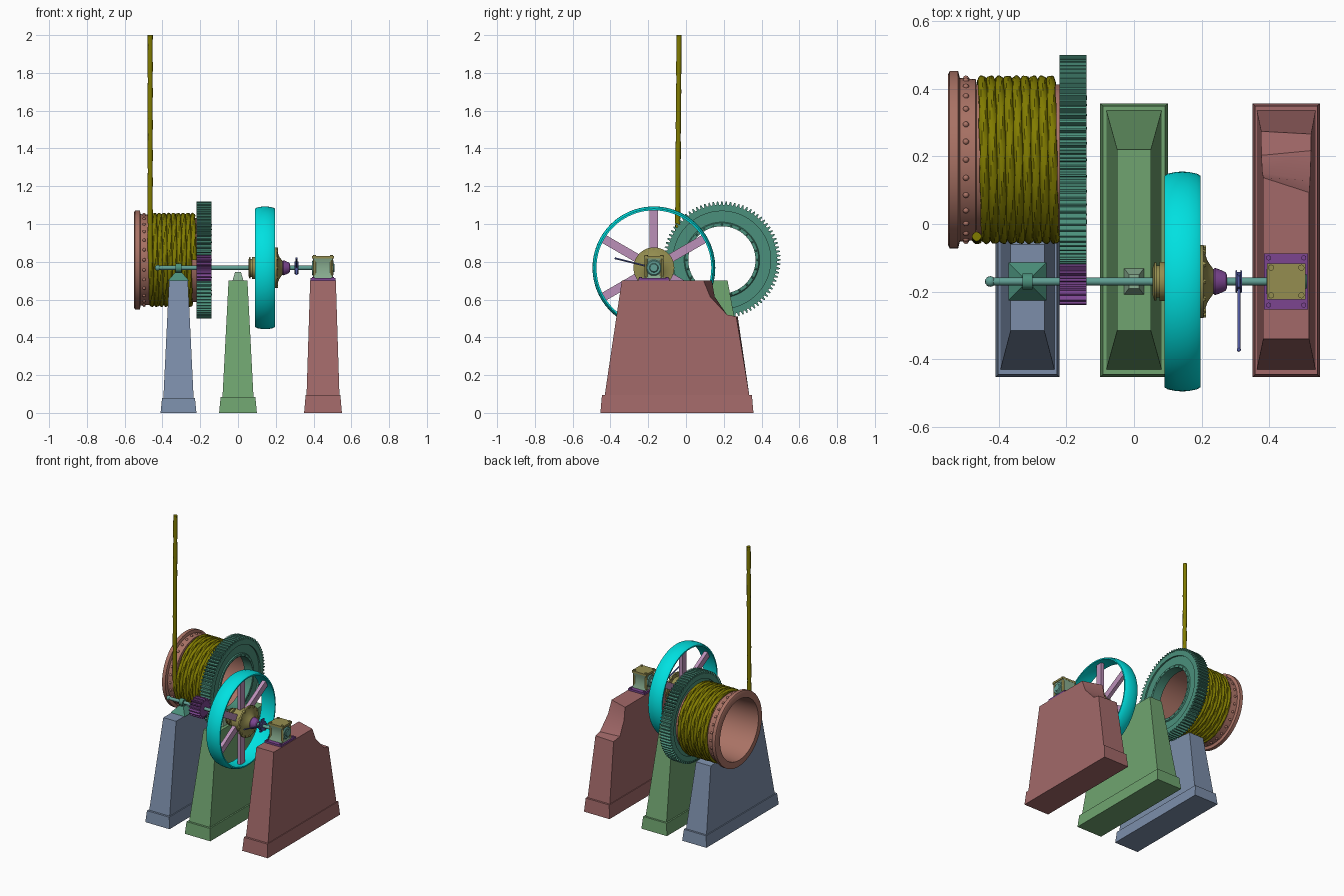
import bpy, bmesh, math
from math import pi, cos, sin
from mathutils import Matrix, Vector

if "Cube" in bpy.data.objects:
    bpy.data.objects.remove(bpy.data.objects["Cube"])

DRUM = (0.19, 0.81)      # y, z of drum axis
SHAFT = (-0.17, 0.768)   # y, z of drive shaft axis

def mat(name, c):
    m = bpy.data.materials.new(name)
    m.diffuse_color = (*c, 1)
    m.use_nodes = True
    m.node_tree.nodes["Principled BSDF"].inputs["Base Color"].default_value = m.diffuse_color
    return m

BLUE = mat("blue", (0.20, 0.27, 0.40))
GREEN = mat("green", (0.16, 0.37, 0.16))
RED = mat("red", (0.36, 0.14, 0.14))
PINK = mat("pink", (0.40, 0.17, 0.13))
TEAL = mat("teal", (0.07, 0.28, 0.20))
ROPE = mat("rope_olive", (0.22, 0.20, 0.0))
CYAN = mat("cyan", (0.0, 0.75, 0.75))
LILAC = mat("lilac", (0.50, 0.28, 0.48))
PURPLE = mat("purple", (0.20, 0.06, 0.28))
OLIVE = mat("olive", (0.30, 0.27, 0.08))
STEEL = mat("shaft_teal", (0.12, 0.35, 0.30))
MINT = mat("mint", (0.25, 0.42, 0.28))
NAVY = mat("navy", (0.08, 0.10, 0.35))

def finish(name, bm, m):
    bmesh.ops.remove_doubles(bm, verts=bm.verts, dist=1e-5)
    bmesh.ops.recalc_face_normals(bm, faces=bm.faces)
    me = bpy.data.meshes.new(name)
    bm.to_mesh(me)
    bm.free()
    me.materials.append(m)
    ob = bpy.data.objects.new(name, me)
    bpy.context.collection.objects.link(ob)
    return ob

def skin(bm, rings, closed=False):
    """Join rings of equal length with quads."""
    vs = [[bm.verts.new(p) for p in r] for r in rings]
    k = len(rings[0])
    for i in range(len(vs) if closed else len(vs) - 1):
        a, b = vs[i], vs[(i + 1) % len(vs)]
        for j in range(k):
            bm.faces.new((a[j], a[(j + 1) % k], b[(j + 1) % k], b[j]))
    return vs

def lathe(name, prof, c, m, n=64):
    """Revolve a closed (x, r) profile about an x-parallel axis."""
    bm = bmesh.new()
    skin(bm, [[(x, c[0] + r * cos(2 * pi * i / n), c[1] + r * sin(2 * pi * i / n))
               for x, r in prof] for i in range(n)], True)
    return finish(name, bm, m)

def gear(name, n, ro, rr, ri, x0, x1, c, m, phase=0):
    outer = []
    for i in range(n):
        for f, r in ((-.32, rr), (-.14, ro), (.14, ro), (.32, rr)):
            outer.append((2 * pi * (i + f) / n + phase, r))
    bm = bmesh.new()
    P = lambda x, a, r: (x, c[0] + r * cos(a), c[1] + r * sin(a))
    skin(bm, [[P(x0, a, ri), P(x0, a, r), P(x1, a, r), P(x1, a, ri)] for a, r in outer], True)
    return finish(name, bm, m)

def boxes(name, items, m):
    """items: (centre, size, top scale, rotation matrix or None)."""
    bm = bmesh.new()
    for c, s, t, rot in items:
        vs = bmesh.ops.create_cube(bm, size=1)['verts']
        for v in vs:
            k = t if v.co.z > 0 else 1
            p = Vector((v.co.x * s[0] * k, v.co.y * s[1] * k, v.co.z * s[2]))
            v.co = (rot @ p if rot else p) + Vector(c)
    return finish(name, bm, m)

def balls(name, pts, r, m):
    bm = bmesh.new()
    for p in pts:
        bmesh.ops.create_icosphere(bm, subdivisions=2, radius=r, matrix=Matrix.Translation(p))
    return finish(name, bm, m)

def ring_pts(x, r, n, c):
    return [(x, c[0] + r * cos(2 * pi * i / n), c[1] + r * sin(2 * pi * i / n)) for i in range(n)]

def rod(name, a, b, r, m, n=12):
    a, b = Vector(a), Vector(b)
    d = b - a
    bm = bmesh.new()
    bmesh.ops.create_cone(bm, cap_ends=True, segments=n, radius1=r, radius2=r, depth=d.length,
        matrix=Matrix.Translation((a + b) / 2) @ d.to_track_quat('Z', 'Y').to_matrix().to_4x4())
    return finish(name, bm, m)

# Tapered masonry piers with a plinth
def pier(name, cx, base, low, top, prof, plinth, m):
    bm = bmesh.new()
    half = lambda z: low + (top - low) * (z - plinth) / (0.7 - plinth)
    vs = skin(bm, [[(cx + s * half(z), y - s * k, z) for y, z, k in prof] for s in (-1, 1)])
    for r in vs:
        bm.faces.new(r)
    pl = [[(cx + sx * (base - d), -0.048 + sy * (0.405 - d), z)
           for sx, sy in ((-1, -1), (1, -1), (1, 1), (-1, 1))] for z, d in ((0, 0), (plinth, .008))]
    for r in skin(bm, pl):
        bm.faces.new(r)
    return finish(name, bm, m)

pier("middle_pier", 0, .1, .082, .05,
     [(-.43, .085, 0), (-.315, .7, 0), (.22, .7, 0), (.335, .085, 0)], .085, GREEN)
pier("drum_side_pier", -.315, .095, .08, .05,
     [(-.43, .08, 0), (-.315, .7, 0), (-.06, .7, 0), (0, .6, 0), (.08, .545, 0),
      (.255, .53, 0), (.335, .08, 0)], .08, BLUE)
pier("broken_pier", .45, .1, .087, .068,
     [(-.43, .095, 0), (-.34, .7, 0), (.115, .7, .022), (.14, .615, .012), (.21, .52, -.007),
      (.27, .51, .004), (.335, .095, 0)], .095, RED)

# Winding drum, open tube with flange and rivets
lathe("drum", [(-.55, .215), (-.55, .252), (-.545, .262), (-.52, .262), (-.515, .242), (-.468, .238),
               (-.465, .223), (-.18, .223), (-.18, .21), (-.46, .21)], DRUM, PINK, 96)
balls("drum_rivets", ring_pts(-.497, .24, 28, DRUM), .009, PINK)

# Rope: hanging length, then nine twisted coils
bm = bmesh.new()
rings, s, K, R = [], 0.0, 16, .2355
path = [((-.465, -.037 + (DRUM[0] - R + .037) * i / 20, 2 - (2 - DRUM[1]) * i / 20), pi) for i in range(20)]
for i in range(9 * 72 + 1):
    a = pi + 2 * pi * i / 72
    path.append(((-.462 + .228 * i / 648, DRUM[0] + R * cos(a), DRUM[1] + R * sin(a)), a))
prev = Vector(path[0][0])
for p, a in path:
    p = Vector(p)
    s += (p - prev).length
    prev = p
    ring = []
    for j in range(K):
        t = 2 * pi * j / K
        r = .0145 * (.92 + .08 * cos(4 * t + s * 40))
        ring.append(p + Vector((sin(t), cos(t) * cos(a), cos(t) * sin(a))) * r)
    rings.append(ring)
vs = skin(bm, rings)
bm.faces.new(vs[0])
bm.faces.new(vs[-1])
finish("rope", bm, ROPE)

# Drum gear, its recessed web and bolts, and the driving pinion
gear("drum_gear", 84, .31, .292, .258, -.22, -.14, DRUM, TEAL)
lathe("drum_gear_web", [(-.21, .178), (-.21, .262), (-.15, .262), (-.15, .2), (-.143, .195), (-.143, .178)],
      DRUM, TEAL, 96)
balls("drum_gear_bolts", ring_pts(-.143, .187, 24, DRUM), .005, TEAL)
gear("pinion", 18, .069, .053, .01, -.22, -.14, SHAFT, PURPLE, .1)

# Drive shaft with ball end
SY, SZ = SHAFT
rod("drive_shaft", (-.43, SY, SZ), (.46, SY, SZ), .0115, STEEL, 24)
balls("shaft_ball_end", [(-.425, SY, SZ)], .016, STEEL)

# Shaft bearings on the piers
boxes("pier_bearing_foot", [((-.315, SY, .722), (.112, .112, .045), .3, None)], TEAL)
lathe("pier_bearing_collar", [(-.33, .01), (-.33, .024), (-.3, .024), (-.3, .01)], SHAFT, TEAL, 24)
boxes("middle_bearing_foot", [((0, SY, .722), (.06, .08, .05), .5, None)], MINT)

# Flywheel: crowned rim, six spokes, hub
lathe("flywheel_rim", [(.09, .304), (.09, .313), (.1, .319), (.125, .324), (.143, .325), (.161, .324),
                       (.186, .319), (.196, .313), (.196, .304), (.143, .312)], SHAFT, CYAN, 96)
sp = []
for i in range(6):
    a = i * pi / 3
    sp.append(((.143, SY + .18 * sin(a), SZ + .18 * cos(a)), (.026, .046, .27), 1, Matrix.Rotation(-a, 3, 'X')))
boxes("flywheel_spokes", sp, LILAC)
lathe("flywheel_hub", [(.055, 0), (.055, .04), (.06, .056), (.067, .056), (.067, .048), (.075, .048),
                       (.075, .058), (.09, .058), (.09, .045), (.12, .045), (.12, .08), (.195, .08),
                       (.195, .108), (.206, .108), (.209, .085), (.218, .06), (.232, .04), (.24, .03), (.24, 0)],
      SHAFT, OLIVE, 48)
for i, (x, y, z) in enumerate(ring_pts(0, .1, 12, SHAFT)):
    rod("hub_bolt_%d" % i, (.19, y, z), (.213, y, z), .008, OLIVE, 6)

# Clutch cone, shift collar and lever
lathe("clutch_cone", [(.23, 0), (.23, .034), (.24, .04), (.252, .036), (.27, .028), (.275, .02), (.275, 0)],
      SHAFT, PURPLE, 24)
lathe("shift_collar", [(.3, .01), (.3, .032), (.305, .034), (.305, .022), (.315, .022), (.315, .034),
                       (.32, .032), (.32, .01)], SHAFT, NAVY, 24)
boxes("shift_fork", [((.31, SY, SZ + .005), (.012, .055, .085), .6, None)], NAVY)
rod("shift_lever", (.31, -.19, .772), (.31, -.372, .818), .0045, NAVY)
balls("shift_lever_knob", [(.31, -.372, .818)], .006, NAVY)

# End bearing box: base plate, waisted body, cap plate, boss, studs
boxes("end_bearing_plate", [((.45, SY, .706), (.13, .165, .014), 1, None)], PURPLE)
bm = bmesh.new()
body = [[(.45 + sx * w, SY + sy * w, z) for sx, sy in ((-1, -1), (1, -1), (1, 1), (-1, 1))]
        for z, w in ((.712, .054), (.725, .05), (.745, .046), (.77, .044), (.795, .046), (.818, .052))]
vs = skin(bm, body)
bm.faces.new(vs[0])
bm.faces.new(vs[-1])
finish("end_bearing_body", bm, MINT)
boxes("end_bearing_cap", [((.45, SY, .824), (.114, .106, .014), 1, None)], OLIVE)
lathe("end_bearing_boss", [(.392, 0), (.392, .036), (.398, .042), (.5, .042), (.506, .036), (.506, .024),
                           (.511, .02), (.511, 0)], SHAFT, STEEL, 32)
for sx in (-1, 1):
    for sy in (-1, 1):
        x, y = .45 + sx * .045, SY + sy * .061
        rod("bearing_stud", (x, y - sy * .02, .71), (x, y - sy * .02, .836), .009, OLIVE)
        rod("plate_bolt", (.45 + sx * .052, SY + sy * .07, .71), (.45 + sx * .052, SY + sy * .07, .72), .008, PURPLE, 6)

# Smooth round parts, keep sharp edges
for ob in bpy.context.scene.objects:
    ob.select_set(True)
    bpy.context.view_layer.objects.active = ob
bpy.ops.object.shade_smooth_by_angle(angle=math.radians(30))
